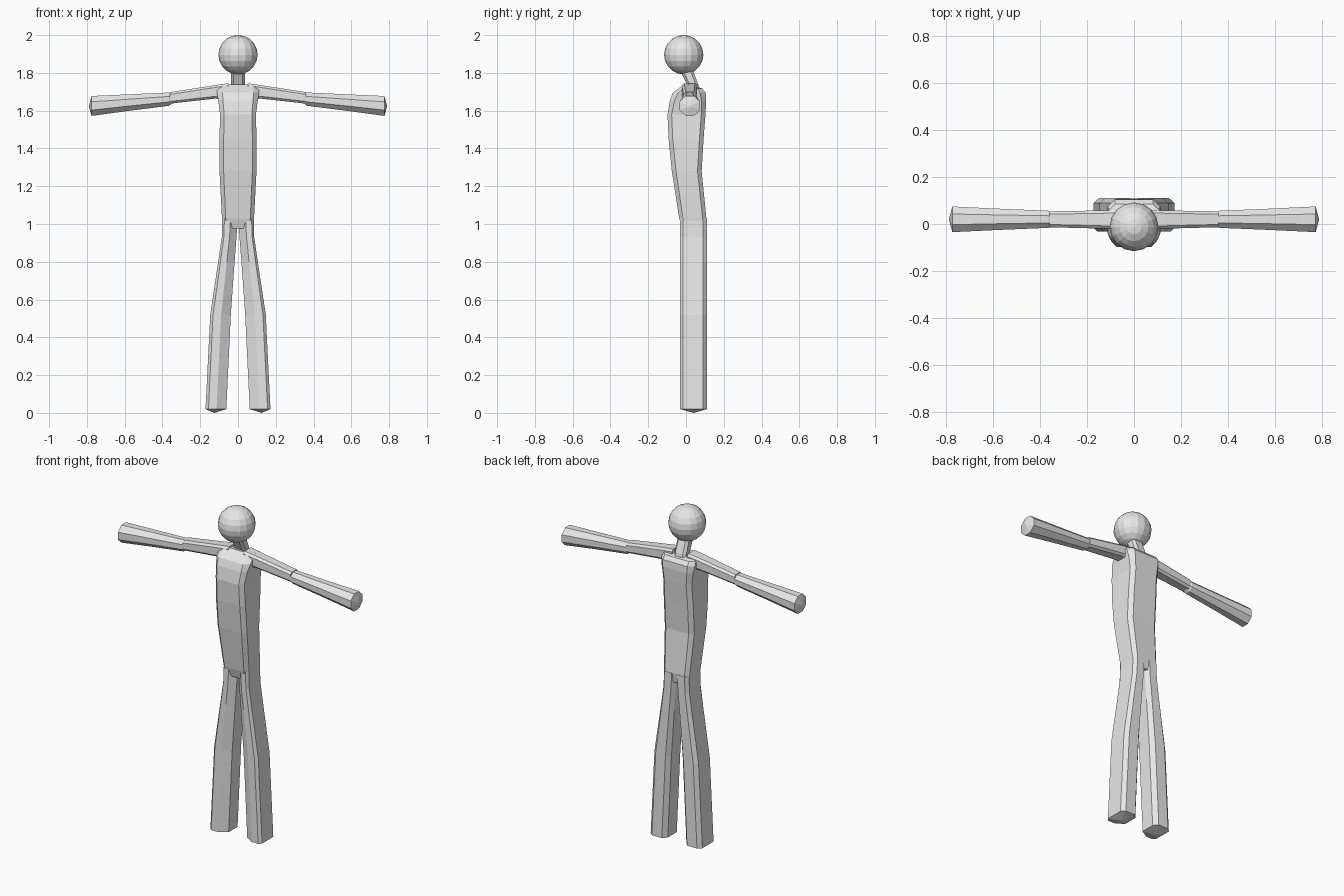
import bpy, bmesh, math
from mathutils import Vector

if "Cube" in bpy.data.objects:
    bpy.data.objects.remove(bpy.data.objects["Cube"])

grey = bpy.data.materials.new("light grey")
grey.diffuse_color = (0.8, 0.8, 0.8, 1)
grey.use_nodes = True
grey.node_tree.nodes["Principled BSDF"].inputs["Base Color"].default_value = grey.diffuse_color


def finish(bm, name, mirror=False):
    bmesh.ops.recalc_face_normals(bm, faces=bm.faces[:])
    mesh = bpy.data.meshes.new(name)
    bm.to_mesh(mesh)
    bm.free()
    mesh.materials.append(grey)
    obj = bpy.data.objects.new(name, mesh)
    bpy.context.collection.objects.link(obj)
    if mirror:
        obj.modifiers.new("mirror", 'MIRROR').use_mirror_merge = False
    return obj


def loft(name, rings, mirror=False, tip=None):
    """Skin equal-sized rings; the last end is flat or comes to a tip."""
    bm = bmesh.new()
    loops = [[bm.verts.new(p) for p in ring] for ring in rings]
    n = len(loops[0])
    for a, b in zip(loops, loops[1:]):
        for i in range(n):
            j = (i + 1) % n
            bm.faces.new((a[i], a[j], b[j], b[i]))
    bm.faces.new(loops[0])
    if tip:
        t = bm.verts.new(tip)
        for i in range(n):
            bm.faces.new((loops[-1][i], loops[-1][(i + 1) % n], t))
    else:
        bm.faces.new(loops[-1])
    return finish(bm, name, mirror)


def cut_rect(u0, u1, v0, v1, c):
    """Rectangle with cut corners, as 2D points."""
    return [(u0 + c, v0), (u1 - c, v0), (u1, v0 + c), (u1, v1 - c),
            (u1 - c, v1), (u0 + c, v1), (u0, v1 - c), (u0, v0 + c)]


# Torso: half width, front y, back y and corner cut at each height
torso = [(0.975, 0.078, -0.02, 0.10, 0.018), (1.03, 0.085, -0.036, 0.108, 0.02),
         (1.28, 0.098, -0.075, 0.083, 0.022), (1.45, 0.098, -0.092, 0.093, 0.022),
         (1.58, 0.095, -0.098, 0.103, 0.022), (1.655, 0.105, -0.085, 0.107, 0.025),
         (1.695, 0.112, -0.07, 0.104, 0.03), (1.738, 0.105, -0.01, 0.085, 0.025)]
loft("torso", [[(x, y, z - (0.02 if z > 1.7 and y > 0.05 else 0))
                for x, y in cut_rect(-w, w, f, b, c)]
               for z, w, f, b, c in torso])

# Legs: flat outside and back, ridged front that falls away to the inside
leg_profile = [(1, 0.86), (1, 0.11), (0.86, 0.0), (0.47, 0.0),
               (0.0, 0.22), (0.0, 0.82), (0.2, 1), (0.8, 1)]
leg = [(1.03, 0.002, 0.083), (0.93, 0.008, 0.086), (0.80, 0.018, 0.105),
       (0.52, 0.038, 0.147), (0.02, 0.062, 0.172)]
loft("legs", [[(a + (b - a) * u, -0.032 + 0.142 * v, z) for u, v in leg_profile]
              for z, a, b in leg], mirror=True, tip=(0.125, 0.04, 0.0))

# Upper arms: slim box-like bars
upper = [(0.05, -0.022, 0.062, 1.655, 1.745), (0.12, -0.02, 0.058, 1.664, 1.735),
         (0.36, -0.014, 0.054, 1.637, 1.698)]
loft("upper_arms", [[(x, y, z) for y, z in cut_rect(a, b, c, d, 0.012)]
                    for x, a, b, c, d in upper], mirror=True)

# Forearms: eight-sided, widening to a blunt end
fore = [(0.325, 0.02, 1.668, 0.012), (0.365, 0.02, 1.661, 0.038),
        (0.575, 0.02, 1.643, 0.047), (0.775, 0.02, 1.625, 0.057)]
loft("forearms", [[(x, y + r * math.cos(k * math.pi / 4 + math.pi / 8) * 1.04,
                    z + r * math.sin(k * math.pi / 4 + math.pi / 8))
                   for k in range(8)] for x, y, z, r in fore],
     mirror=True, tip=(0.79, 0.02, 1.623))

# Neck leaning forward from the back of the shoulders
neck = [(1.69, 0.022, 0.075, 0.037), (1.74, 0.005, 0.065, 0.038), (1.83, -0.04, 0.03, 0.037)]
loft("neck", [[(x, y, z) for x, y in cut_rect(-w, w, f, b, 0.014)]
              for z, f, b, w in neck])

# Head: faceted ball
bm = bmesh.new()
bmesh.ops.create_uvsphere(bm, u_segments=16, v_segments=10, radius=0.104)
bmesh.ops.translate(bm, verts=bm.verts[:], vec=Vector((0, -0.012, 1.896)))
finish(bm, "head")
